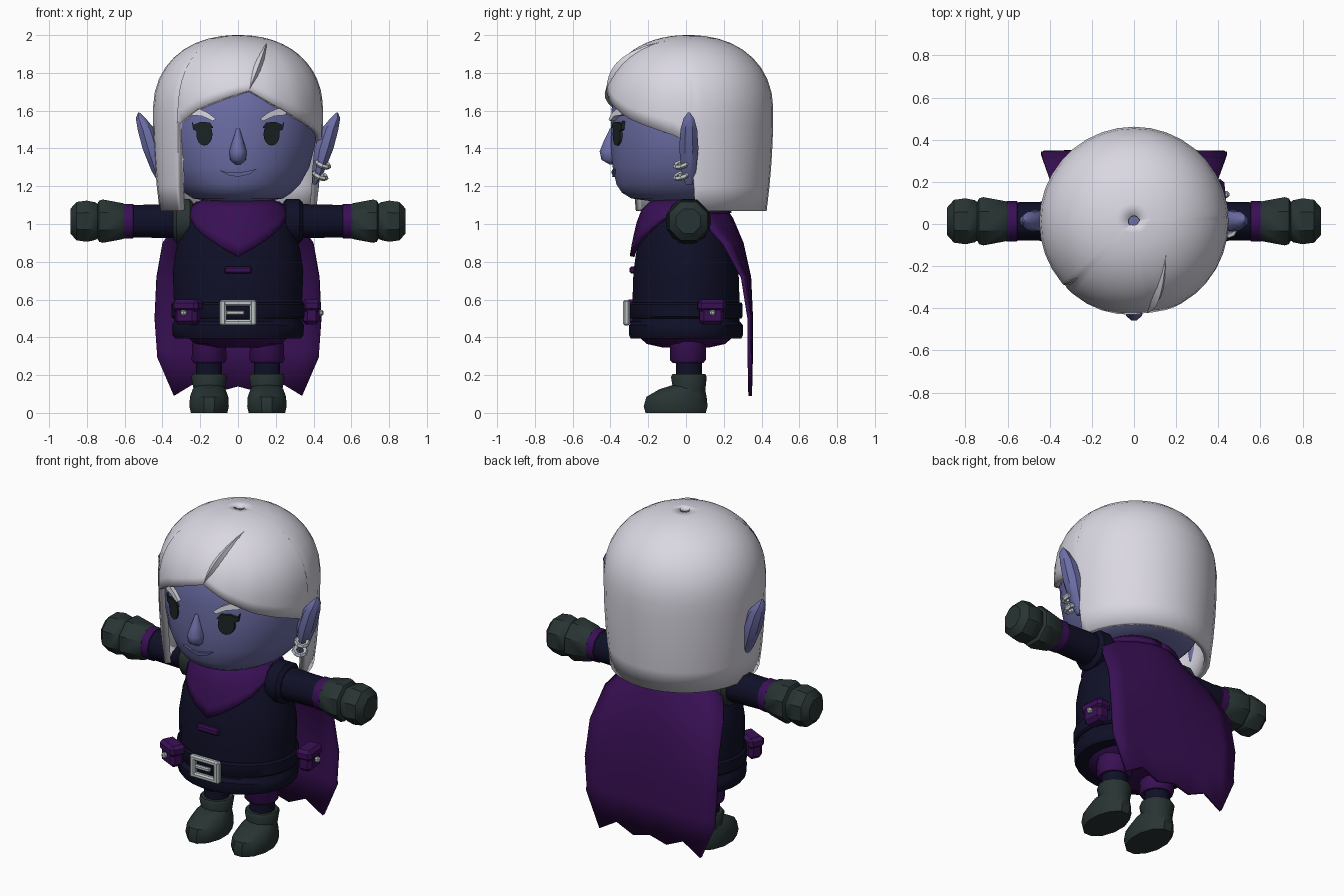
import bpy, bmesh, math
from mathutils import Vector, Matrix

if "Cube" in bpy.data.objects:
    bpy.data.objects.remove(bpy.data.objects["Cube"])

def material(name, rgb):
    m = bpy.data.materials.new(name)
    m.diffuse_color = (*rgb, 1)
    m.use_nodes = True
    m.node_tree.nodes["Principled BSDF"].inputs["Base Color"].default_value = m.diffuse_color
    return m

HAIR = material("pale_hair", (0.70, 0.68, 0.76))
SKIN = material("blue_skin", (0.15, 0.155, 0.38))
NAVY = material("navy_cloth", (0.005, 0.005, 0.021))
PURPLE = material("purple_cloth", (0.041, 0.005, 0.09))
GREEN = material("dark_green_leather", (0.021, 0.034, 0.033))
STEEL = material("steel", (0.50, 0.54, 0.54))
EYE = material("eye_dark", (0.012, 0.018, 0.018))

def make(name, verts, faces, mat, solid=0, angle=40):
    me = bpy.data.meshes.new(name)
    me.from_pydata(verts, [], faces)
    bm = bmesh.new()
    bm.from_mesh(me)
    if not solid:
        bmesh.ops.recalc_face_normals(bm, faces=bm.faces)
    bm.to_mesh(me)
    bm.free()
    me.materials.append(mat)
    ob = bpy.data.objects.new(name, me)
    bpy.context.collection.objects.link(ob)
    if solid:
        mod = ob.modifiers.new("thickness", 'SOLIDIFY')
        mod.thickness, mod.offset = solid, -1
    bpy.ops.object.select_all(action='DESELECT')
    ob.select_set(True)
    bpy.context.view_layer.objects.active = ob
    bpy.ops.object.shade_smooth_by_angle(angle=math.radians(angle))
    return ob

def grid_faces(rows, cols):
    return [(r * cols + c, (r + 1) * cols + c, (r + 1) * cols + c + 1, r * cols + c + 1)
            for r in range(rows - 1) for c in range(cols - 1)]

def lathe(name, rows, mat, n=24, axis='z', angle=40):
    """rows: (height, radius a, radius b, centre a, centre b)"""
    verts, faces = [], []
    for h, ra, rb, ca, cb in rows:
        for i in range(n):
            a = 2 * math.pi * (i + 0.5) / n
            p, q = ca + ra * math.sin(a), cb - rb * math.cos(a)
            verts.append((p, q, h) if axis == 'z' else (h, p, q))
    for r in range(len(rows) - 1):
        for i in range(n):
            j = (i + 1) % n
            faces.append((r * n + i, r * n + j, (r + 1) * n + j, (r + 1) * n + i))
    last = (len(rows) - 1) * n
    faces += [tuple(range(n))[::-1], tuple(range(last, last + n))]
    return make(name, verts, faces, mat, angle=angle)

def box(name, centre, size, mat, bevel=0.012, turn=0):
    bm = bmesh.new()
    bmesh.ops.create_cube(bm, size=1)
    bmesh.ops.scale(bm, vec=size, verts=bm.verts)
    bmesh.ops.bevel(bm, geom=bm.edges[:], offset=bevel, segments=1, affect='EDGES')
    bmesh.ops.transform(bm, matrix=Matrix.Translation(centre) @ Matrix.Rotation(turn, 4, 'Z'), verts=bm.verts)
    verts, faces = [v.co[:] for v in bm.verts], [[v.index for v in f.verts] for f in bm.faces]
    bm.free()
    return make(name, verts, faces, mat, angle=30)

def interp(table, x, k=1):
    for a, b in zip(table, table[1:]):
        if x <= b[0]:
            t = max(0, (x - a[0]) / (b[0] - a[0]))
            return a[k] + t * (b[k] - a[k])
    return table[-1][k]

# Head
HEAD = [(1.12, .14, .18), (1.135, .24, .29), (1.165, .285, .34), (1.21, .33, .37), (1.30, .38, .39), (1.42, .41, .40),
        (1.55, .42, .40), (1.68, .40, .39), (1.82, .33, .33), (1.92, .17, .17)]
lathe("head", [(z, a, b, 0, 0) for z, a, b in HEAD], SKIN, 32)

def face_y(x, z):
    a, b = interp(HEAD, z, 1), interp(HEAD, z, 2)
    return -b * math.sqrt(max(0, 1 - (x / a) ** 2))

def decal(name, outline, mat, lift=0.01):
    n = len(outline)
    verts = [(x, face_y(x, z) - lift, z) for x, z in outline]
    verts += [(x, face_y(x, z) + 0.02, z) for x, z in outline]
    faces = [tuple(range(n)), tuple(range(n, 2 * n))]
    faces += [(i, (i + 1) % n, n + (i + 1) % n, n + i) for i in range(n)]
    make(name, verts, faces, mat, angle=30)

# Face features and ears
for s, side in ((-1, "left"), (1, "right")):
    oval = [(s * (.178 + .043 * math.sin(a)), 1.475 + .06 * math.cos(a))
            for a in (i * math.pi / 8 for i in range(16))]
    decal(side + "_eye", oval, EYE)
    decal(side + "_eyelash", [(s * x, z) for x, z in
          ((.13, 1.51), (.15, 1.538), (.20, 1.54), (.235, 1.525), (.245, 1.545), (.238, 1.50), (.215, 1.49))], EYE, .014)
    decal(side + "_eyebrow", [(s * x, z) for x, z in
          ((.115, 1.555), (.135, 1.545), (.19, 1.572), (.24, 1.575), (.275, 1.595), (.255, 1.615), (.21, 1.612), (.16, 1.59))],
          HAIR, .025)
    lathe(side + "_ear", [(z, r, ry, s * cx, .015) for z, r, ry, cx in
          ((1.21, .012, .02, .405), (1.28, .035, .042, .425), (1.40, .055, .055, .455), (1.50, .05, .048, .485),
           (1.56, .028, .03, .515), (1.59, .004, .006, .525))], SKIN, 8)
lathe("nose", [(1.315, .015, .015, 0, -.39), (1.34, .042, .045, 0, -.405), (1.385, .046, .058, 0, -.402),
               (1.44, .03, .042, 0, -.395), (1.505, .01, .012, 0, -.392)], SKIN, 10, angle=60)
decal("mouth", [(-.10, 1.285), (-.05, 1.272), (0, 1.272), (.05, 1.28), (.10, 1.292),
                (.06, 1.262), (0, 1.25), (-.05, 1.258)], SKIN, .012)

# Earrings
for i, (x, z) in enumerate(((.45, 1.315), (.435, 1.255))):
    bpy.ops.mesh.primitive_torus_add(major_segments=8, minor_segments=5, major_radius=.033, minor_radius=.014,
                                     location=(x, -.025, z), rotation=(.3, .35, 0))
    bpy.context.object.name = "earring_%d" % (i + 1)
    bpy.context.object.data.materials.append(STEEL)

# Hair shell with a lower edge that varies around the head
EDGE = [(-180, 1.07), (-48, 1.07), (-45, 1.53), (-30, 1.605), (-10, 1.665), (8, 1.71), (25, 1.635), (45, 1.56),
        (60, 1.52), (80, 1.47), (92, 1.42), (95, 1.07), (180, 1.07)]

def hair_r(z):
    if z > 1.6:
        return .45 * max(0, 1 - ((z - 1.6) / .4) ** 2.2) ** (1 / 2.2)
    return .45 - .035 * ((1.6 - z) / .53) ** 2

angles = sorted(set(list(range(-180, 181, 10)) + [e[0] for e in EDGE]))
verts = []
ROWS = 15
for r in range(ROWS):
    s = max(.02, r / (ROWS - 1))
    for p in angles:
        z = 2 - (2 - interp(EDGE, p)) * s * s
        a = math.radians(p)
        verts.append((hair_r(z) * math.sin(a), .012 - hair_r(z) * math.cos(a), z))
hair = make("hair", verts, grid_faces(ROWS, len(angles)), HAIR, .035, angle=50)
bm = bmesh.new()
bm.from_mesh(hair.data)
bmesh.ops.remove_doubles(bm, verts=bm.verts, dist=.0005)
bm.to_mesh(hair.data)
bm.free()

# Raised parting strand
verts = []
for i in range(9):
    t = i / 8
    z, x, w = 1.712 + .258 * t, .06 + .095 * t, .024 * math.sin(math.pi * t)
    for dx, lift in ((-w, -.004), (w * .3, .022 * math.sin(math.pi * t)), (w, -.004)):
        k = hair_r(z) + lift
        verts.append((x + dx, .012 - math.sqrt(max(0, k * k - (x + dx) ** 2)), z + lift * .5))
make("hair_parting", verts, grid_faces(9, 3), HAIR, angle=20)

# Tunic, belt and shorts
BODY = [(.395, .335, .295), (.41, .348, .303), (.465, .352, .303), (.485, .338, .285), (.60, .342, .285), (.75, .348, .28),
        (.87, .33, .262), (1.0, .285, .235), (1.09, .235, .20), (1.14, .15, .14)]
lathe("tunic", [(z, a, b, 0, 0) for z, a, b in BODY], NAVY, 28)
lathe("belt", [(.50, .345, .295, 0, 0), (.51, .355, .302, 0, 0), (.575, .355, .302, 0, 0), (.585, .345, .293, 0, 0)], NAVY, 28)
lathe("shorts", [(.345, .13, .12, 0, 0), (.365, .23, .21, 0, 0), (.40, .27, .25, 0, 0)], PURPLE, 20)
box("chest_tab", (0, -.283, .757), (.145, .03, .038), PURPLE, .008)

# Buckle
for s in (-1, 1):
    box("buckle_side", (s * .08, -.315, .53), (.036, .036, .135), STEEL, .009)
    box("buckle_bar", (0, -.315, .53 + s * .052), (.18, .034, .032), STEEL, .009)
box("buckle_prong", (-.015, -.315, .53), (.10, .024, .024), STEEL, .006)

# Pouches
for side, c, turn in (("left", (-.265, -.25), -.45), ("right", (.385, .135), math.pi / 2 + .1)):
    box(side + "_pouch", (*c, .525), (.13, .085, .115), PURPLE, .02, turn)
    box(side + "_pouch_flap", (*c, .568), (.15, .10, .065), PURPLE, .018, turn)
    out = Matrix.Rotation(turn, 3, 'Z') @ Vector((0, -.053, 0))
    box(side + "_pouch_button", (c[0] + out.x, c[1] + out.y, .53), (.032, .03, .032), STEEL, .009, turn)

# Neck scarf with a pointed front
verts = []
scarf = list(range(-180, 181, 15))
for r in range(6):
    for p in scarf:
        low = .83 + .23 * min(1, abs(p) / 70)
        z = 1.135 + (low - 1.135) * r / 5
        a = math.radians(p)
        verts.append(((interp(BODY, z, 1) + .022) * math.sin(a), -(interp(BODY, z, 2) + .03) * math.cos(a), z))
make("neck_scarf", verts, grid_faces(6, len(scarf)), PURPLE, .025)

# Cape with a ragged hem
CAPE = [(1.12, .22, .19, .02), (1.03, .31, .25, .09), (.90, .40, .305, .21), (.72, .432, .345, .31),
        (.50, .442, .355, .345), (.33, .43, .355, .345)]
US = [-1, -.79, -.52, -.26, 0, .26, .52, .79, 1]
HEM = [.30, .09, .16, .11, .14, .11, .16, .09, .30]
verts = [(u * hw, yc + (ye - yc) * u * u, z) for z, hw, yc, ye in CAPE for u in US]
verts += [(u * .43, .35, z) for u, z in zip(US, HEM)]
make("cape", verts, [f[::-1] for f in grid_faces(len(CAPE) + 1, 9)], PURPLE, .02)

# Arms and legs
for s, side in ((-1, "left"), (1, "right")):
    def limb(name, rows, mat, n=10, cy=.013, cz=1.015):
        lathe(side + name, [(s * x, r, r, cy, cz) for x, r in rows], mat, n, 'x')
    limb("_sleeve", ((.18, .10), (.34, .095), (.56, .09)), NAVY)
    limb("_shoulder_ring", ((.24, .105), (.255, .122), (.325, .122), (.345, .10)), GREEN if s < 0 else NAVY, 12)
    limb("_wrist_band", ((.55, .085), (.555, .096), (.605, .096), (.61, .085)), PURPLE)
    limb("_gauntlet", ((.60, .097), (.61, .103), (.715, .124), (.735, .118), (.75, .09)), GREEN, 8)
    limb("_hand", ((.735, .09), (.755, .108), (.80, .118), (.855, .11), (.888, .07)), GREEN, 8)

    def leg(name, rows, mat, n=12):
        lathe(side + name, [(z, a, b, s * .153, y) for z, a, b, y in rows], mat, n)
    leg("_short_leg", ((.265, .085, .085, .01), (.28, .096, .098, .01), (.42, .09, .10, .01)), PURPLE)
    leg("_shin", ((.15, .07, .07, .015), (.28, .072, .072, .015)), NAVY)
    leg("_boot_foot", ((0, .10, .165, -.055), (.035, .108, .175, -.055), (.085, .105, .165, -.05),
                       (.125, .09, .125, -.02), (.15, .07, .08, .015)), GREEN)
    leg("_boot_cuff", ((.10, .08, .085, .018), (.19, .098, .098, .015), (.205, .09, .09, .015)), GREEN)
